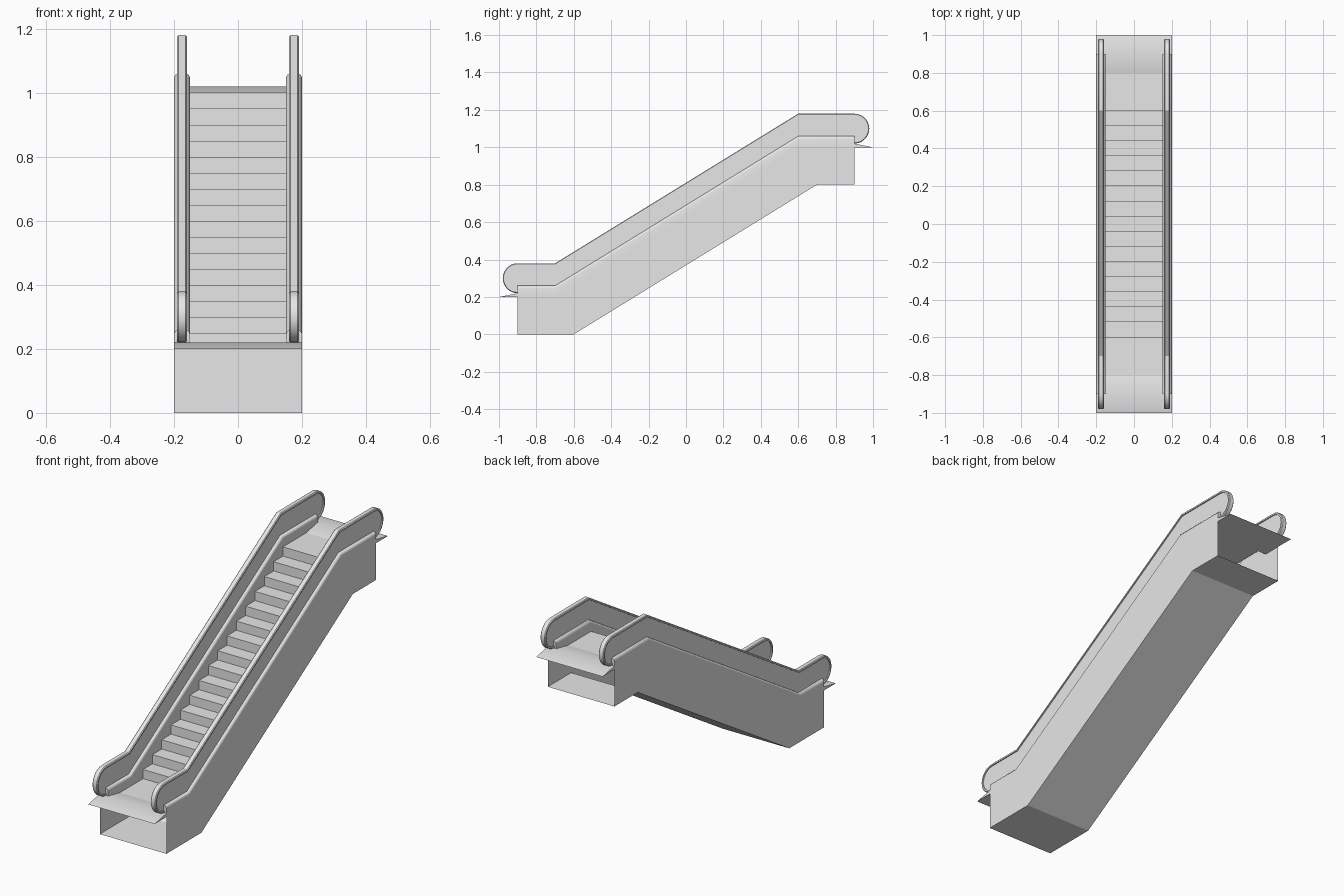
import bpy, bmesh
from math import sin, cos, pi, radians

cube = bpy.data.objects.get("Cube")
if cube:
    bpy.data.objects.remove(cube, do_unlink=True)

grey = bpy.data.materials.new("light_grey")
grey.use_nodes = True
grey.diffuse_color = (0.8, 0.8, 0.8, 1)
grey.node_tree.nodes["Principled BSDF"].inputs["Base Color"].default_value = (0.8, 0.8, 0.8, 1)


def loft(name, rows, closed=False, caps=(), fix_normals=True):
    """Skin quads between successive rows of points; caps are index lists
    into a row that are filled at both ends."""
    bm = bmesh.new()
    grid = [[bm.verts.new(p) for p in row] for row in rows]
    n = len(rows[0])
    for a, b in zip(grid, grid[1:]):
        for j in range(n if closed else n - 1):
            k = (j + 1) % n
            bm.faces.new((a[j], a[k], b[k], b[j]))
    for cap in caps:
        for row in (grid[0], grid[-1]):
            bm.faces.new([row[j] for j in cap])
    if fix_normals:
        bmesh.ops.recalc_face_normals(bm, faces=bm.faces)
    mesh = bpy.data.meshes.new(name)
    bm.to_mesh(mesh)
    bm.free()
    mesh.materials.append(grey)
    obj = bpy.data.objects.new(name, mesh)
    bpy.context.collection.objects.link(obj)
    bpy.ops.object.select_all(action="DESELECT")
    obj.select_set(True)
    bpy.context.view_layer.objects.active = obj
    bpy.ops.object.shade_smooth_by_angle(angle=radians(30))
    return obj


# Truss shell: each rail is (x, lower bend y, upper bend y, lower z);
# every rail climbs by the same rise
RISE, END = 0.8, 0.9
BEV, OUT, INN, TOP = 0.015, 0.2, 0.15, 0.26


def top_rail(x, z):
    return (x, -0.7, 0.6, z)


half = [(INN, -0.6, 0.68, 0.2), top_rail(INN, 0.2)]
for cx, start in ((INN + BEV, pi), (OUT - BEV, pi / 2)):
    for i in range(5):
        a = start - i * pi / 8
        half.append(top_rail(cx + BEV * cos(a), TOP - BEV + BEV * sin(a)))
half += [top_rail(OUT, 0.2), (OUT, -0.6, 0.7, 0)]
rails = half + [(-x, lo, hi, z) for x, lo, hi, z in reversed(half)]
stations = [
    [(x, -END, z) for x, lo, hi, z in rails],
    [(x, lo, z) for x, lo, hi, z in rails],
    [(x, hi, z + RISE) for x, lo, hi, z in rails],
    [(x, END, z + RISE) for x, lo, hi, z in rails],
]
n = len(half)
shoulder = list(range(1, n - 1))
loft("truss_shell", stations,
     caps=(shoulder, [2 * n - 1 - j for j in shoulder]))

# Steps with a flat run at each end
STEPS, GO, UP = 16, 0.08, 0.05
profile = [(-0.8, 0.2)]
for k in range(STEPS):
    y = -0.6 + GO * k
    profile += [(y, 0.2 + UP * k), (y, 0.2 + UP * (k + 1))]
profile.append((0.8, 1.0))
loft("steps", [[(INN, y, z), (-INN, y, z)] for y, z in reversed(profile)],
     fix_normals=False)

# Ridged landing plates
for name, y, z in (("lower_landing_plate", -0.9, 0.2), ("upper_landing_plate", 0.9, 1.0)):
    rows = [[(x, y - 0.1, z), (x, y, z + 0.02), (x, y + 0.1, z)] for x in (-OUT, OUT)]
    loft(name, rows, closed=True, caps=([0, 1, 2],))


# Balustrade outline at radius r about the two end centres
def outline(r, steps=14):
    low = [(-END - r * sin(i * pi / steps), 0.3 - r * cos(i * pi / steps))
           for i in range(steps + 1)]
    high = [(END + r * sin(i * pi / steps), 1.1 + r * cos(i * pi / steps))
            for i in range(steps + 1)]
    return low + [(-0.7, 0.3 + r), (0.6, 1.1 + r)] + high


SECTION = [(-0.015, 0.068), (-0.015, 0.076), (-0.011, 0.08),
           (0.011, 0.08), (0.015, 0.076), (0.015, 0.068)]
for side, s in (("left", 1), ("right", -1)):
    x = 0.175 * s
    # Handrail belt
    tracks = [[(x + u, y, z) for y, z in outline(r)] for u, r in SECTION]
    loft(side + "_handrail", list(zip(*tracks)), closed=True,
         caps=(list(range(len(SECTION))),))
    # Panel under the belt
    edge = outline(0.07) + [(0.6, 1.03), (-0.7, 0.23)]
    loft(side + "_balustrade_panel",
         [[(x + u, y, z) for y, z in edge] for u in (-0.009, 0.009)],
         closed=True, caps=(list(range(len(edge))),))
